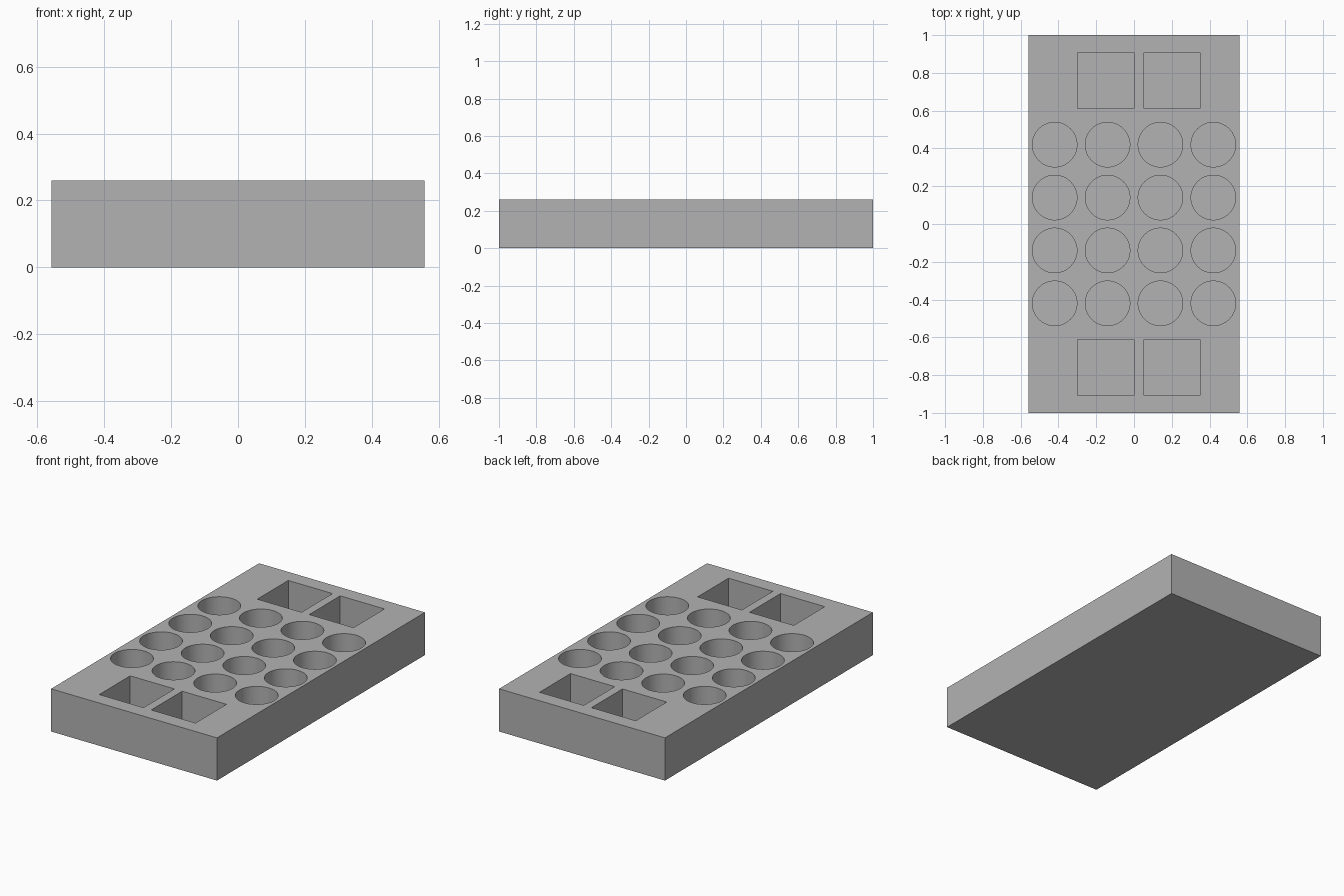
import bpy
import bmesh
from mathutils import Matrix, Vector

cube = bpy.data.objects.get("Cube")
if cube:
    bpy.data.objects.remove(cube, do_unlink=True)

WIDTH, LENGTH, HEIGHT = 1.117, 2.0, 0.26
FLOOR = 0.037        # solid thickness left under the pockets
PITCH, RADIUS = 0.28, 0.118
SQUARE = 0.298

grey = bpy.data.materials.new("plain grey")
grey.use_nodes = True
colour = (0.45, 0.45, 0.45, 1)
grey.diffuse_color = colour
grey.node_tree.nodes["Principled BSDF"].inputs["Base Color"].default_value = colour


def make_object(name, bm):
    mesh = bpy.data.meshes.new(name)
    bm.to_mesh(mesh)
    bm.free()
    mesh.materials.append(grey)
    obj = bpy.data.objects.new(name, mesh)
    bpy.context.collection.objects.link(obj)
    return obj


def add_box(bm, centre, size):
    matrix = Matrix.Translation(centre) @ Matrix.Diagonal(Vector(size).to_4d())
    bmesh.ops.create_cube(bm, size=1, matrix=matrix)


# Solid tray block
bm = bmesh.new()
add_box(bm, (0, 0, HEIGHT / 2), (WIDTH, LENGTH, HEIGHT))
tray = make_object("tray", bm)

# Pocket cutters: four by four round wells, and a pair of square wells at each end
bm = bmesh.new()
depth = HEIGHT
mid = FLOOR + depth / 2
for i in range(4):
    for j in range(4):
        place = Matrix.Translation(((i - 1.5) * PITCH, (j - 1.5) * PITCH, mid))
        bmesh.ops.create_cone(bm, cap_ends=True, segments=64, radius1=RADIUS,
                              radius2=RADIUS, depth=depth, matrix=place)
for y in (-0.76, 0.76):
    for x in (-0.149, 0.201):
        add_box(bm, (x, y, mid), (SQUARE, SQUARE, depth))
cutter = make_object("pocket_cutter", bm)
cutter.hide_render = True

# Cut the wells
cut = tray.modifiers.new("wells", "BOOLEAN")
cut.operation = "DIFFERENCE"
cut.solver = "EXACT"
cut.object = cutter
bpy.ops.object.select_all(action="DESELECT")
tray.select_set(True)
bpy.context.view_layer.objects.active = tray
bpy.ops.object.modifier_apply(modifier=cut.name)
bpy.data.objects.remove(cutter, do_unlink=True)
bpy.ops.object.shade_smooth_by_angle()
